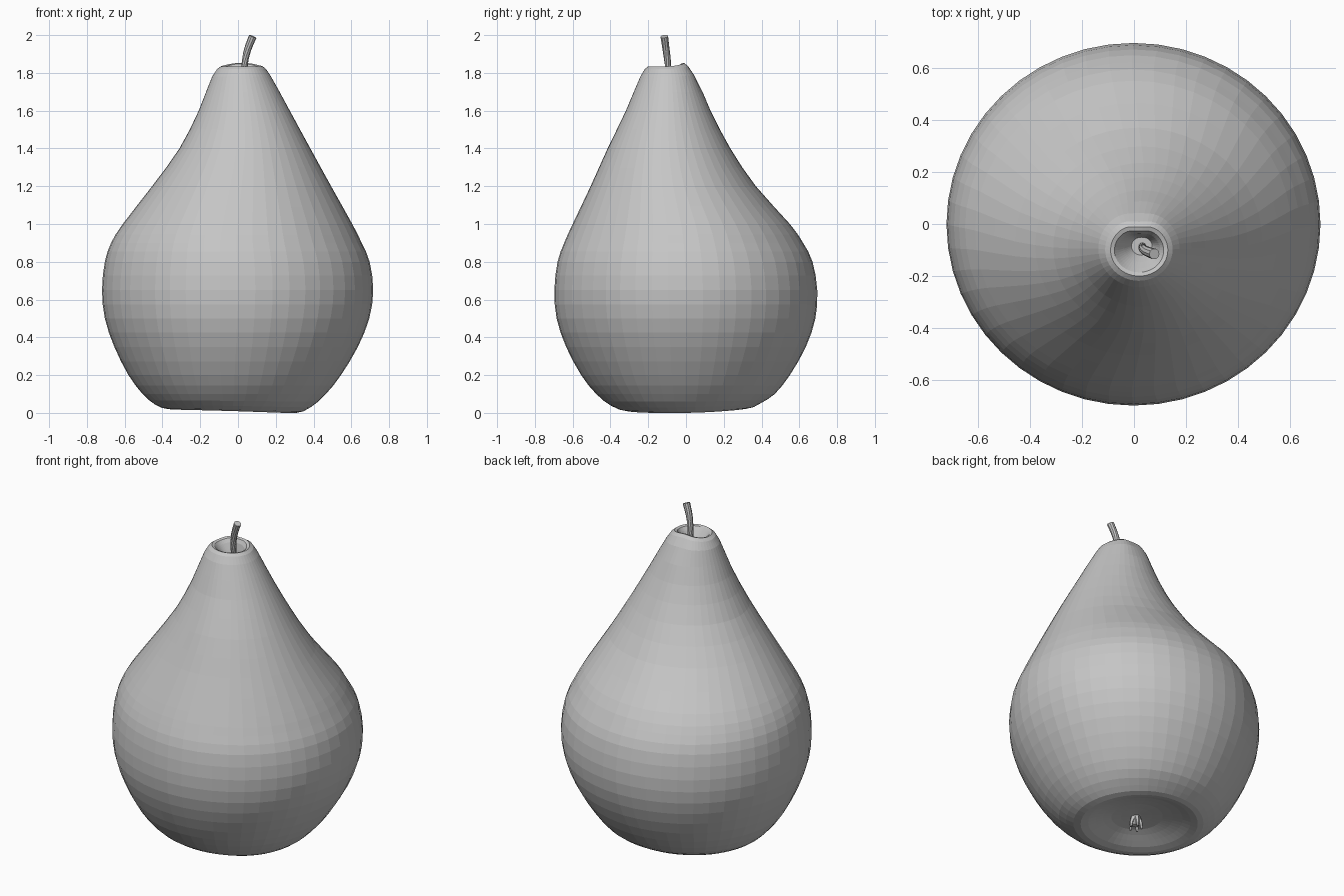
import bpy, bmesh
from math import sin, cos, pi
from mathutils import Vector

if "Cube" in bpy.data.objects:
    bpy.data.objects.remove(bpy.data.objects["Cube"])

SEGMENTS = 48

skin = bpy.data.materials.new("plain grey")
skin.use_nodes = True
grey = (0.56, 0.56, 0.56, 1)
skin.diffuse_color = grey
skin.node_tree.nodes["Principled BSDF"].inputs["Base Color"].default_value = grey


def finish(bm, name):
    """Turn a bmesh into a named object with outward faces."""
    bmesh.ops.recalc_face_normals(bm, faces=bm.faces)
    mesh = bpy.data.meshes.new(name)
    bm.to_mesh(mesh)
    bm.free()
    mesh.materials.append(skin)
    obj = bpy.data.objects.new(name, mesh)
    bpy.context.collection.objects.link(obj)
    return obj


def loft(bm, rings):
    """Skin a list of vertex-position rings and cap both ends."""
    loops = [[bm.verts.new(p) for p in ring] for ring in rings]
    for low, high in zip(loops, loops[1:]):
        count = len(low)
        for i in range(count):
            j = (i + 1) % count
            bm.faces.new((low[i], low[j], high[j], high[i]))
    bm.faces.new(loops[0][::-1])
    bm.faces.new(loops[-1])


def spline(points, steps):
    """Catmull-Rom curve through points of any dimension."""
    pts = [Vector(p) for p in points]
    pts = [pts[0] * 2 - pts[1]] + pts + [pts[-1] * 2 - pts[-2]]
    out = []
    for a, b, c, d in zip(pts, pts[1:], pts[2:], pts[3:]):
        for k in range(steps):
            t = k / steps
            out.append(b + (c - a) * t / 2 + (a * 2 - b * 5 + c * 4 - d) * t ** 2 / 2
                       + (b * 3 - a - c * 3 + d) * t ** 3 / 2)
    return out + [pts[-2]]


# Body cross-sections: height, left and right edge, front and back edge
sections = [
    (.085, -.07, -.01, -.06, .0),
    (.072, -.18, .11, -.16, .13),
    (.042, -.28, .22, -.23, .25),
    (.014, -.37, .31, -.31, .33),
    (.04, -.44, .385, -.395, .39),
    (.1, -.505, .465, -.475, .47),
    (.2, -.58, .545, -.555, .55),
    (.35, -.655, .635, -.635, .635),
    (.5, -.705, .695, -.685, .685),
    (.65, -.72, .716, -.697, .695),
    (.8, -.705, .697, -.68, .67),
    (.9, -.672, .655, -.645, .62),
    (1, -.61, .605, -.6, .55),
    (1.2, -.455, .493, -.505, .37),
    (1.4, -.31, .383, -.415, .235),
    (1.6, -.208, .274, -.318, .13),
    (1.78, -.137, .175, -.242, .052),
    (1.835, -.09, .13, -.2, .0),
    (1.81, -.06, .10, -.17, -.03),
    (1.74, -.01, .07, -.12, -.05),
]


def body_ring(section):
    z, left, right, front, back = section
    cx, cy = (left + right) / 2, (front + back) / 2
    rx, ry = (right - left) / 2, (back - front) / 2
    crown = max(0, min(1, (z - 1.72) / 0.1))
    base = max(0, 1 - z / 0.1)
    ring = []
    for i in range(SEGMENTS):
        a = 2 * pi * i / SEGMENTS
        # Raised back lip with a small notch, and a slightly uneven base
        lift = crown * 0.018 * max(0, sin(a)) ** 2
        lift += base * (0.009 * sin(a) - 0.012 * cos(a) - 0.004 * cos(2 * a))
        notch = 1 - 0.12 * crown * max(0, sin(a)) ** 12
        ring.append((cx + rx * cos(a), cy + ry * sin(a) * notch, z + lift))
    return ring


body = bmesh.new()
loft(body, [body_ring(s) for s in spline(sections, 2)])
finish(body, "pear_body")


def tube(name, path, radii, sides):
    """Loft circles square to the path."""
    bm = bmesh.new()
    rings = []
    for i, point in enumerate(path):
        along = path[min(i + 1, len(path) - 1)] - path[max(i - 1, 0)]
        turn = along.to_track_quat("Z", "Y")
        r = radii[0] + (radii[1] - radii[0]) * i / (len(path) - 1)
        rings.append([point + turn @ Vector((r * cos(2 * pi * k / sides),
                                             r * sin(2 * pi * k / sides), 0))
                      for k in range(sides)])
    loft(bm, rings)
    return finish(bm, name)


# Curved stalk rising from the hollow at the crown
stalk_path = spline([(.032, -.085, 1.72), (.035, -.095, 1.84),
                     (.05, -.105, 1.92), (.078, -.115, 1.993)], 3)
tube("stalk", stalk_path, (.015, .021), 10)

# Dried blossom end: a stub and a ring of small sepals in the base hollow
centre = Vector((-.045, -.04, 0))
tube("blossom_stub", [centre + Vector((0, 0, z)) for z in (.1, .06, .03)], (.03, .02), 8)
for i in range(5):
    a = 2 * pi * i / 5
    out = Vector((cos(a), sin(a), 0))
    sepal = [centre + out * r + Vector((0, 0, z))
             for r, z in ((.015, .08), (.03, .045), (.035, .01))]
    tube("blossom_sepal", sepal, (.016, .006), 5)
